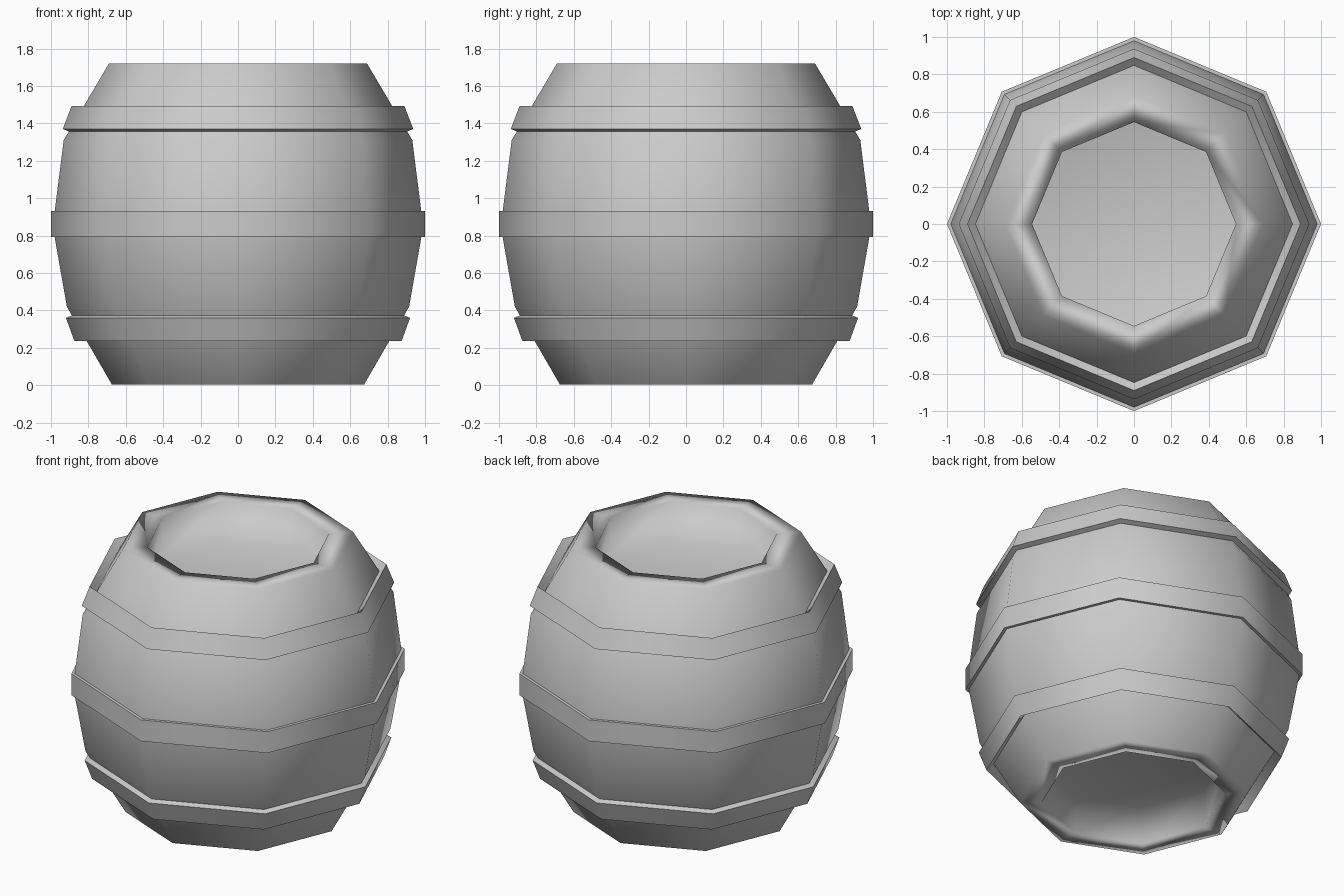
import bpy, bmesh
from math import cos, sin, pi, radians

if "Cube" in bpy.data.objects:
    bpy.data.objects.remove(bpy.data.objects["Cube"])

SIDES = 8
RECESS = 0.25


def lathe(name, profile, caps, angle):
    """Turn an (radius, z) profile, listed bottom to top, into an octagonal shell."""
    bm = bmesh.new()
    rings = [[bm.verts.new((r * cos(2 * pi * i / SIDES), r * sin(2 * pi * i / SIDES), z))
              for i in range(SIDES)] for r, z in profile]
    for low, high in zip(rings, rings[1:]):
        for i in range(SIDES):
            j = (i + 1) % SIDES
            bm.faces.new((low[i], low[j], high[j], high[i]))
    if caps:
        bm.faces.new(rings[0][::-1])
        bm.faces.new(rings[-1])
    mesh = bpy.data.meshes.new(name)
    bm.to_mesh(mesh)
    bm.free()
    obj = bpy.data.objects.new(name, mesh)
    bpy.context.collection.objects.link(obj)
    bpy.ops.object.select_all(action='DESELECT')
    obj.select_set(True)
    bpy.context.view_layer.objects.active = obj
    if angle is None:
        bpy.ops.object.shade_smooth()
    else:
        bpy.ops.object.shade_smooth_by_angle(angle=radians(angle))
    return obj


# Bulging staves with a recessed head at each end
body = lathe("barrel_body", [
    (0.545, RECESS), (0.545, 0.005), (0.675, 0.005),
    (0.915, 0.42), (0.98, 0.79), (0.98, 0.93), (0.932, 1.31),
    (0.69, 1.72), (0.545, 1.72), (0.545, 1.72 - RECESS)], True, None)
body.modifiers.new("even_shading", 'WEIGHTED_NORMAL').mode = 'FACE_AREA'

# Raised hoops
lathe("lower_hoop", [(0.83, 0.28), (0.875, 0.237), (0.92, 0.36), (0.885, 0.375)], False, 50)
lathe("middle_hoop", [(0.975, 0.793), (1.0, 0.793), (1.0, 0.932), (0.975, 0.932)], False, 50)
lathe("upper_hoop", [(0.90, 1.355), (0.937, 1.37), (0.89, 1.492), (0.845, 1.45)], False, 50)
